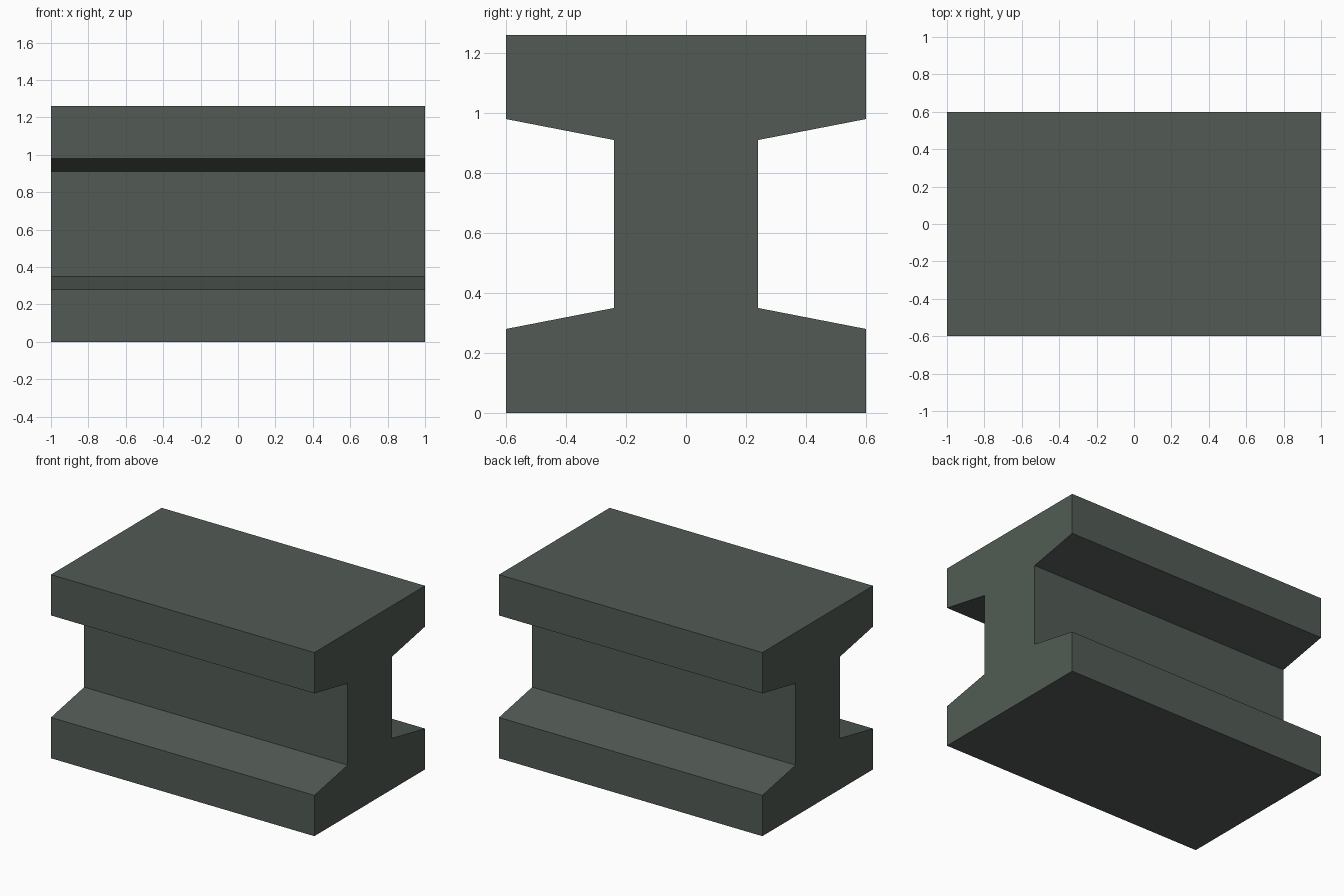
import bpy
import bmesh

if "Cube" in bpy.data.objects:
    bpy.data.objects.remove(bpy.data.objects["Cube"])

LENGTH = 2.0
HEIGHT = 1.26

# Dark grey-green steel
steel = bpy.data.materials.new("dark_steel")
steel.diffuse_color = (0.085, 0.105, 0.09, 1.0)
steel.use_nodes = True
steel.node_tree.nodes["Principled BSDF"].inputs["Base Color"].default_value = steel.diffuse_color

# Half profile (y, z) of the right side, bottom to top, with sloped inner flanges
lower = [(0.60, 0.0), (0.60, 0.28), (0.24, 0.35)]
right = lower + [(y, HEIGHT - z) for y, z in reversed(lower)]
profile = right + [(-y, z) for y, z in reversed(right)]

# I-beam: profile extruded along x
bm = bmesh.new()
end = bm.faces.new([bm.verts.new((-LENGTH / 2, y, z)) for y, z in profile])
ext = bmesh.ops.extrude_face_region(bm, geom=[end], use_keep_orig=True)
moved = [v for v in ext["geom"] if isinstance(v, bmesh.types.BMVert)]
bmesh.ops.translate(bm, verts=moved, vec=(LENGTH, 0, 0))
bmesh.ops.recalc_face_normals(bm, faces=bm.faces[:])

mesh = bpy.data.meshes.new("i_beam")
bm.to_mesh(mesh)
bm.free()
mesh.materials.append(steel)
beam = bpy.data.objects.new("i_beam", mesh)
bpy.context.collection.objects.link(beam)
